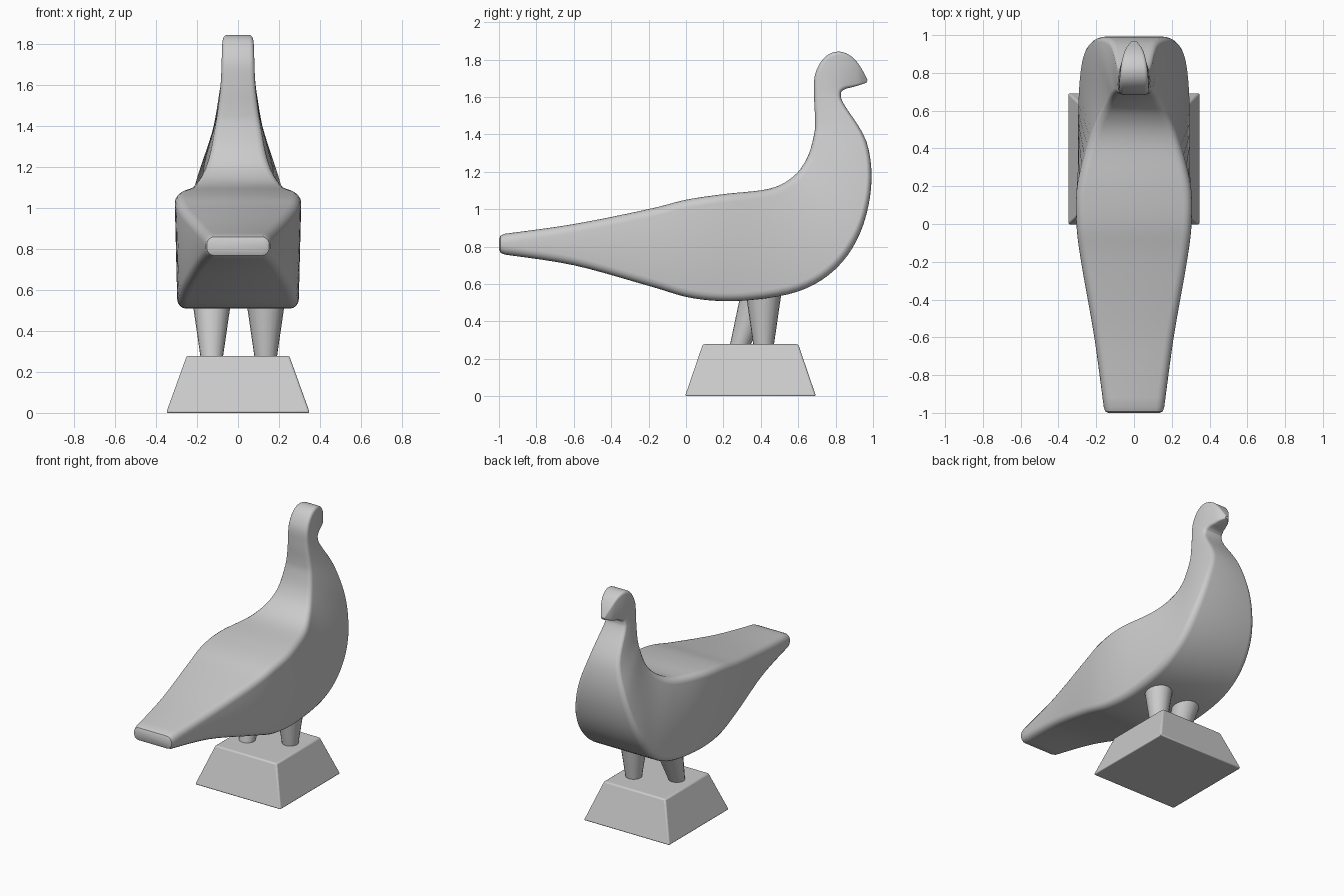
import bpy, bmesh, math
from mathutils import Vector

if "Cube" in bpy.data.objects:
    bpy.data.objects.remove(bpy.data.objects["Cube"])


def make_object(name, bm, angle=40):
    bmesh.ops.recalc_face_normals(bm, faces=bm.faces)
    mesh = bpy.data.meshes.new(name)
    bm.to_mesh(mesh)
    bm.free()
    obj = bpy.data.objects.new(name, mesh)
    bpy.context.collection.objects.link(obj)
    bpy.ops.object.select_all(action='DESELECT')
    obj.select_set(True)
    bpy.context.view_layer.objects.active = obj
    bpy.ops.object.shade_smooth_by_angle(angle=math.radians(angle))
    return obj


def spline(rows, steps):
    """Catmull-Rom interpolation through rows of numbers."""
    out = []
    for i in range(len(rows) - 1):
        a, b = rows[max(i - 1, 0)], rows[i]
        c, d = rows[i + 1], rows[min(i + 2, len(rows) - 1)]
        for k in range(steps):
            t = k / steps
            out.append([0.5 * (2*q + (r - p)*t + (2*p - 5*q + 4*r - s)*t*t + (3*q - p - 3*r + s)*t**3)
                        for p, q, r, s in zip(a, b, c, d)])
    out.append(list(rows[-1]))
    return out


def section(bm, ty, tz, by, bz, wt, wb, seg=4):
    """Rounded trapezoid ring between a back point and a belly point."""
    bottom, top = Vector((0, by, bz)), Vector((0, ty, tz))
    height = (top - bottom).length
    up = (top - bottom).normalized()
    r = min(0.045, 0.3 * min(wt, wb), 0.4 * height)
    corners = ((wt - r, height - r, 0), (r - wt, height - r, 90),
               (r - wb, r, 180), (wb - r, r, 270))
    ring = []
    for cx, cv, start in corners:
        for k in range(seg + 1):
            a = math.radians(start + 90 * k / seg)
            p = bottom + up * (cv + r * math.sin(a))
            ring.append(bm.verts.new((cx + r * math.cos(a), p.y, p.z)))
    return ring


# Bird body: back y, z / belly y, z / half width at back and at belly
ribs = [
    (-0.97, 0.868, -0.97, 0.757, 0.16, 0.16),
    (-0.60, 0.92, -0.60, 0.70, 0.21, 0.21),
    (-0.20, 1.00, -0.20, 0.59, 0.28, 0.275),
    (0.00, 1.05, 0.04, 0.523, 0.305, 0.295),
    (0.20, 1.08, 0.30, 0.51, 0.30, 0.295),
    (0.45, 1.11, 0.60, 0.56, 0.235, 0.295),
    (0.58, 1.18, 0.80, 0.68, 0.18, 0.285),
    (0.65, 1.28, 0.93, 0.87, 0.14, 0.26),
    (0.685, 1.40, 0.99, 1.12, 0.115, 0.20),
    (0.69, 1.48, 0.965, 1.36, 0.10, 0.125),
    (0.685, 1.60, 0.845, 1.56, 0.085, 0.09),
    (0.69, 1.72, 0.828, 1.615, 0.08, 0.08),
    (0.74, 1.81, 0.84, 1.635, 0.077, 0.074),
    (0.81, 1.842, 0.86, 1.645, 0.072, 0.066),
    (0.88, 1.82, 0.89, 1.652, 0.06, 0.055),
    (0.93, 1.765, 0.93, 1.664, 0.042, 0.04),
    (0.97, 1.69, 0.965, 1.676, 0.012, 0.012),
]
bm = bmesh.new()
rows = [(-1.0, 0.84, -1.0, 0.785, 0.135, 0.135),
        (-0.992, 0.858, -0.992, 0.767, 0.152, 0.152)] + spline(ribs, 5)
rings = [section(bm, *row) for row in rows]
for a, b in zip(rings, rings[1:]):
    for i in range(len(a)):
        j = (i + 1) % len(a)
        bm.faces.new((a[i], a[j], b[j], b[i]))
bm.faces.new(rings[0])
bm.faces.new(rings[-1])
make_object("bird_body", bm)

# Tapered legs, one upright and one slanted back
for name, x, foot_y, top_y in (("right_leg", 0.135, 0.415, 0.415),
                               ("left_leg", -0.128, 0.285, 0.395)):
    bm = bmesh.new()
    bmesh.ops.create_cone(bm, cap_ends=True, segments=20,
                          radius1=0.053, radius2=0.098, depth=1)
    for v in bm.verts:
        top = v.co.z > 0
        v.co += Vector((x, top_y if top else foot_y, 0))
        v.co.z = 0.57 if top else 0.26
    make_object(name, bm)

# Sloped base block
bm = bmesh.new()
bmesh.ops.create_cube(bm, size=2)
for v in bm.verts:
    top = v.co.z > 0
    v.co = Vector((v.co.x * (0.25 if top else 0.35),
                   0.345 + v.co.y * (0.255 if top else 0.35),
                   0.278 if top else 0.0))
base = make_object("base_block", bm, 30)
bevel = base.modifiers.new("soft_edges", 'BEVEL')
bevel.width = 0.01
bevel.segments = 3
